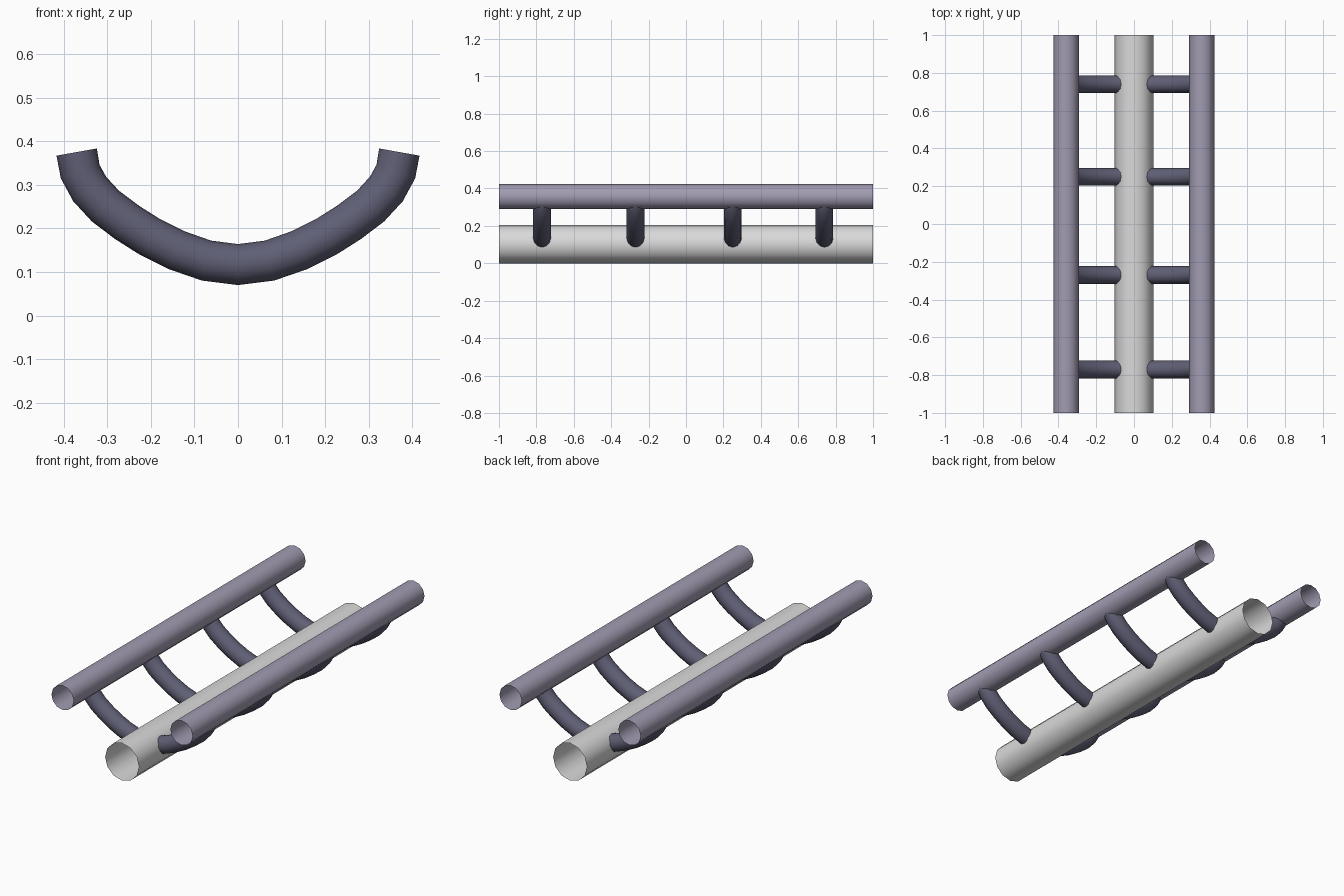
import bpy, bmesh, math
from mathutils import Vector

if "Cube" in bpy.data.objects:
    bpy.data.objects.remove(bpy.data.objects["Cube"])

SIDES = 12


def material(name, rgb):
    m = bpy.data.materials.new(name)
    m.diffuse_color = (*rgb, 1)
    m.use_nodes = True
    m.node_tree.nodes["Principled BSDF"].inputs["Base Color"].default_value = m.diffuse_color
    return m


grey = material("light grey", (0.70, 0.70, 0.70))
lilac = material("lilac grey", (0.36, 0.33, 0.44))
slate = material("dark slate", (0.115, 0.115, 0.18))


def sweep(name, path, radius, mat, location=(0, 0, 0)):
    """Open-ended round tube along a path lying in a plane."""
    pts = [Vector(p) for p in path]
    bm = bmesh.new()
    rings = []
    for i, p in enumerate(pts):
        t = (pts[min(i + 1, len(pts) - 1)] - pts[max(i - 1, 0)]).normalized()
        # paths run along x/z or along y
        u = Vector((1, 0, 0)) if abs(t.y) > 0.5 else Vector((0, 1, 0))
        v = t.cross(u).normalized()
        rings.append([bm.verts.new(p + radius * (u * math.cos(a) + v * math.sin(a)))
                      for a in (2 * math.pi * k / SIDES for k in range(SIDES))])
    for a, b in zip(rings, rings[1:]):
        for k in range(SIDES):
            n = (k + 1) % SIDES
            f = bm.faces.new((a[k], a[n], b[n], b[k]))
            f.smooth = True
    bmesh.ops.recalc_face_normals(bm, faces=bm.faces)
    # make sure the normals face outwards
    f = next(iter(bm.faces))
    centre = (pts[0] + pts[1]) / 2
    f.normal_update()
    if f.normal.dot(f.calc_center_median() - centre) < 0:
        bmesh.ops.reverse_faces(bm, faces=bm.faces)
    me = bpy.data.meshes.new(name)
    bm.to_mesh(me)
    bm.free()
    me.materials.append(mat)
    ob = bpy.data.objects.new(name, me)
    ob.location = location
    bpy.context.collection.objects.link(ob)
    return ob


# Large central pipe
sweep("main_pipe", [(0, -1, 0), (0, 1, 0)], 0.102, grey, (0, 0, 0.102))

# Two side rails
for side, x in (("left", -0.359), ("right", 0.359)):
    sweep(side + "_rail", [(0, -1, 0), (0, 1, 0)], 0.067, lilac, (x, 0, 0.356))

# Curved cross braces, half profile mirrored
half = [(0, .117), (.072, .126), (.141, .150), (.203, .181), (.255, .214),
        (.304, .251), (.340, .290), (.362, .330), (.370, .375)]
arc = [(-x, 0, z) for x, z in reversed(half[1:])] + [(x, 0, z) for x, z in half]
for i, y in enumerate((-0.77, -0.27, 0.25, 0.74)):
    sweep(f"cross_brace_{i + 1}", arc, 0.047, slate, (0, y, 0))
